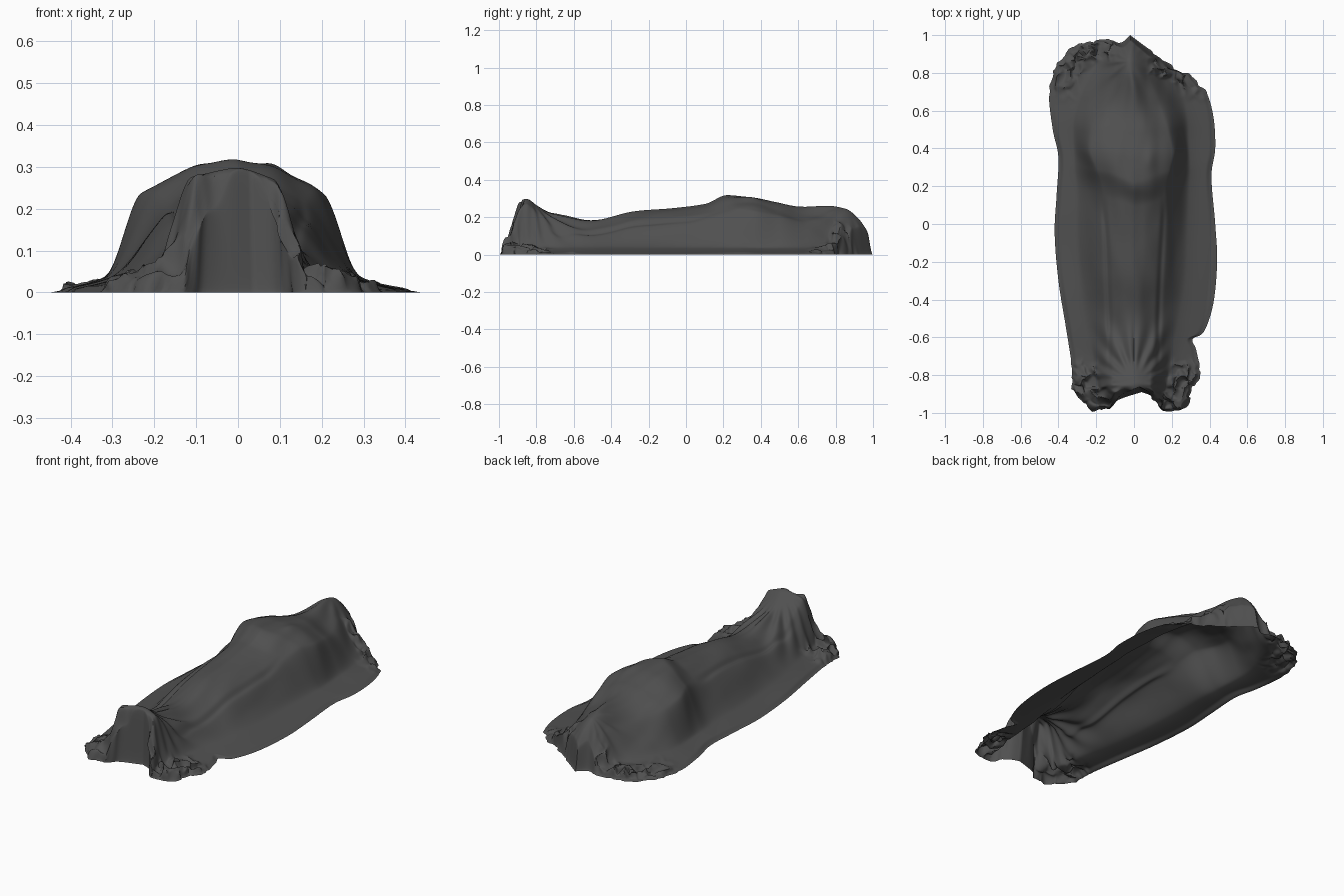
import bpy, bmesh, math
from mathutils import Vector, noise

cube = bpy.data.objects.get("Cube")
if cube:
    bpy.data.objects.remove(cube)

# Hem outline on the floor, from head tip to the notch between the feet
LEFT_HEM = [(-.02, 1), (-.07, .96), (-.13, .98), (-.2, .97), (-.3, .95), (-.38, .88), (-.43, .8),
            (-.45, .68), (-.43, .5), (-.4, .35), (-.41, .15), (-.42, -.05), (-.4, -.3),
            (-.36, -.55), (-.33, -.75), (-.33, -.88), (-.28, -.93), (-.22, -.98),
            (-.12, -.97), (-.08, -.93), (.04, -.89)]
RIGHT_HEM = [(-.02, 1), (.06, .94), (.14, .88), (.22, .83), (.3, .78), (.38, .7),
             (.42, .57), (.43, .4), (.41, .25), (.43, 0), (.44, -.2), (.42, -.42),
             (.37, -.57), (.31, -.61), (.33, -.67), (.35, -.8), (.31, -.86),
             (.29, -.95), (.22, -1), (.14, -.98), (.11, -.92), (.04, -.89)]

# Body under the sheet: y, ridge height, shoulder half width, shoulder height, base half width
STATIONS = [(-1, .02, .1, .02, .2), (-.95, .08, .12, .065, .2), (-.9, .2, .11, .18, .19),
            (-.87, .285, .1, .265, .19), (-.85, .295, .1, .27, .19), (-.8, .265, .1, .23, .2),
            (-.7, .215, .1, .17, .21), (-.52, .18, .11, .14, .25), (-.27, .232, .13, .18, .28),
            (-.05, .25, .14, .2, .29), (.1, .268, .16, .215, .3), (.22, .318, .19, .245, .31),
            (.34, .31, .22, .235, .31), (.48, .278, .2, .21, .31), (.65, .25, .14, .18, .28),
            (.78, .258, .09, .19, .23), (.85, .245, .08, .18, .19), (.91, .2, .07, .14, .16),
            (.97, .12, .06, .08, .13), (1.01, .04, .05, .03, .1)]

ROWS, HALF = 260, 70


def smooth(a, b, x):
    t = min(1, max(0, (x - a) / (b - a)))
    return t * t * (3 - 2 * t)


def bell(x, width):
    return math.exp(-(x / width) ** 2)


def hermite(xs, ys, x):
    """Monotone cubic through the given points."""
    n = len(xs)
    x = min(max(x, xs[0]), xs[-1])
    d = [(ys[i + 1] - ys[i]) / (xs[i + 1] - xs[i]) for i in range(n - 1)]
    m = [0] + [2 * a * b / (a + b) if a * b > 0 else 0 for a, b in zip(d, d[1:])] + [d[-1]]
    i = next(k for k in range(n - 1) if x <= xs[k + 1])
    h = xs[i + 1] - xs[i]
    t = (x - xs[i]) / h
    return (ys[i] * (1 + 2 * t) * (1 - t) ** 2 + h * m[i] * t * (1 - t) ** 2
            + ys[i + 1] * t * t * (3 - 2 * t) + h * m[i + 1] * t * t * (t - 1))


STATION_COLUMNS = list(zip(*STATIONS))


def body_height(x, y):
    ridge, w1, z1, w2 = (hermite(STATION_COLUMNS[0], c, y) for c in STATION_COLUMNS[1:])
    base = min(.035, z1 * .6)
    return hermite([0, w1, w2, w2 + .13], [ridge, z1, base, .004], abs(x))


def sheet_height(x, y):
    # Folded forearms make a soft V-shaped step across the chest
    yy = y - .36 * abs(x) * bell(y - .24, .2)
    # Folds fan out from the feet and from the head
    wobble = noise.noise(Vector((x * 5, y * 3, 1))) * .02
    foot_fan = math.atan2(abs(x), y + .84)
    feet = smooth(-.4, -.65, y) * smooth(.06, .16, math.hypot(x, y + .84))
    head_fan = math.atan2(x + .02, .86 - y)
    head = smooth(.35, .6, y) * smooth(.03, .15, math.hypot(x, y - .86))
    front = smooth(-.84, -.9, y)
    xx = x + wobble + front * .008 * math.sin(x * 48)
    yy += front * .012 * math.sin(x * 55 + 1) + .02 * noise.noise(Vector((x * 6, y * 6, 4)))
    z = body_height(xx + .01, yy)
    solid = smooth(.02, .12, z)
    z += solid * head * .006 * math.sin(head_fan * 11 + 20 * wobble)
    z += solid * feet * .009 * math.sin(foot_fan * 16 + 15 * wobble)
    # Long creases beside the legs
    reach = smooth(.2, 0, y) * smooth(-.85, -.6, y)
    for side in (-1, 1):
        line = side * (.13 + .03 * smooth(-.6, .2, y))
        z -= reach * .012 * bell(x - line - wobble * .5, .014)
    # Hands and fine drag lines
    z += .008 * bell(x - .08, .03) * bell(y - .34, .05)
    z += solid * .006 * noise.noise(Vector((x * 16, y * 5, 7)))
    return z


def resample(points, count):
    """Catmull-Rom through the hem points, spread evenly by length."""
    p = [Vector(q) for q in points]
    p = [p[0]] + p + [p[-1]]
    fine = []
    for a, b, c, d in zip(p, p[1:], p[2:], p[3:]):
        for k in range(24):
            t = k / 24
            fine.append(b + (c - a) * .5 * t + (a * 2 - b * 5 + c * 4 - d) * .5 * t * t
                        + (b * 3 - a - c * 3 + d) * .5 * t ** 3)
    fine.append(p[-1])
    run = [0]
    for a, b in zip(fine, fine[1:]):
        run.append(run[-1] + (b - a).length)
    result, k = [], 0
    for i in range(count + 1):
        goal = run[-1] * i / count
        while k < len(run) - 2 and run[k + 1] < goal:
            k += 1
        result.append(fine[k].lerp(fine[k + 1], min(1, (goal - run[k]) / (run[k + 1] - run[k]))))
    return result


def sheet_point(spine, hem, s):
    p = spine.lerp(hem, s)
    gap = (hem - p).length
    # Bunched cloth around the head and the feet
    ends = max(smooth(-.7, -.8, p.y), smooth(.62, .8, p.y))
    bunch = ends * smooth(.18, .08, gap) * smooth(.06, .15, abs(p.x))
    z = sheet_height(p.x, p.y) * smooth(0, .03, gap)
    q = Vector((p.x * 15, p.y * 15, 2))
    ripple = 1 - abs(noise.noise(q + noise.noise_vector(q) * .5)) * 2.4
    crest = .024 + .016 * smooth(.35, .2, abs(p.x))
    z += bunch * smooth(0, .03, gap) * crest * max(0, ripple)
    shift = noise.noise_vector(q * 2) * .02 * bunch
    return p.x + shift.x, min(1, max(-1, p.y + shift.y)), max(0, z)


# Sheet: one grid running from hem to spine to hem
left, right = resample(LEFT_HEM, ROWS), resample(RIGHT_HEM, ROWS)
bm = bmesh.new()
rows = []
for a, b in zip(left, right):
    mid = (a.y + b.y) / 2
    spine = Vector((0, min(.76, max(-.78, mid))))
    row = []
    for j in range(-HALF, HALF + 1):
        s = abs(j) / HALF
        row.append(bm.verts.new(sheet_point(spine, a if j < 0 else b, s)))
    rows.append(row)
for r0, r1 in zip(rows, rows[1:]):
    for j in range(2 * HALF):
        bm.faces.new((r0[j], r1[j], r1[j + 1], r0[j + 1]))
bmesh.ops.remove_doubles(bm, verts=bm.verts, dist=.0003)

mesh = bpy.data.meshes.new("draped_sheet")
bm.to_mesh(mesh)
bm.free()
sheet = bpy.data.objects.new("draped_sheet", mesh)
bpy.context.collection.objects.link(sheet)

# Dark grey cloth
cloth = bpy.data.materials.new("dark_grey_cloth")
cloth.use_nodes = True
colour = (.08, .08, .08, 1)
cloth.diffuse_color = colour
shader = next(n for n in cloth.node_tree.nodes if n.type == "BSDF_PRINCIPLED")
shader.inputs["Base Color"].default_value = colour
shader.inputs["Roughness"].default_value = .9
mesh.materials.append(cloth)

bpy.context.view_layer.objects.active = sheet
sheet.select_set(True)
bpy.ops.object.shade_smooth_by_angle(angle=math.radians(50))
